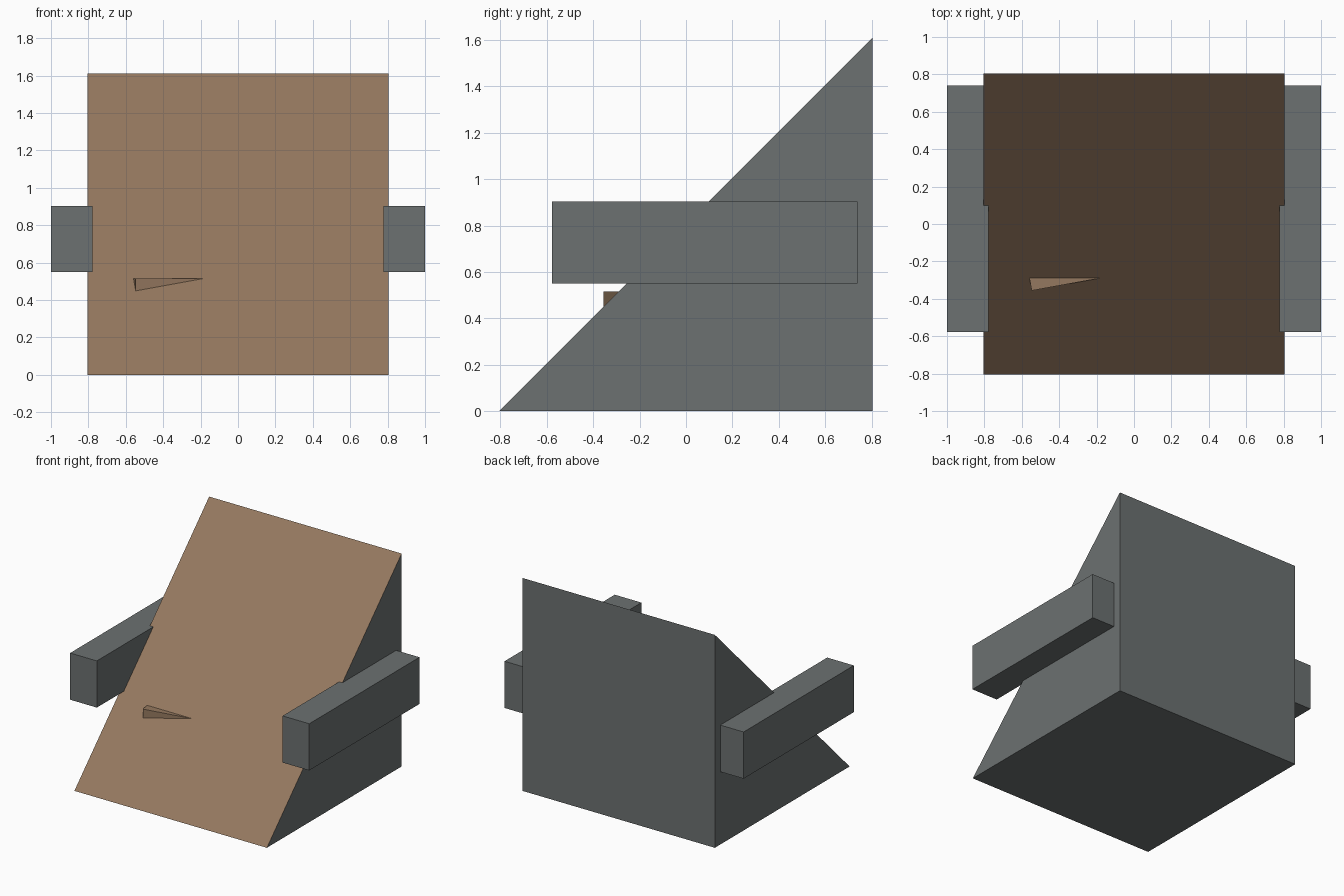
import bpy, bmesh
from math import radians
from mathutils import Matrix

if "Cube" in bpy.data.objects:
    bpy.data.objects.remove(bpy.data.objects["Cube"])


def material(name, rgb):
    m = bpy.data.materials.new(name)
    m.diffuse_color = (*rgb, 1)
    m.use_nodes = True
    m.node_tree.nodes["Principled BSDF"].inputs["Base Color"].default_value = m.diffuse_color
    return m


brown = material("brown", (0.30, 0.19, 0.115))
grey = material("dark_grey", (0.15, 0.165, 0.165))


def add_object(name, bm, mats):
    bmesh.ops.recalc_face_normals(bm, faces=bm.faces)
    mesh = bpy.data.meshes.new(name)
    bm.to_mesh(mesh)
    bm.free()
    for m in mats:
        mesh.materials.append(m)
    ob = bpy.data.objects.new(name, mesh)
    bpy.context.collection.objects.link(ob)
    return ob


def box(name, lo, hi, mat):
    bm = bmesh.new()
    size = [b - a for a, b in zip(lo, hi)]
    mid = [(a + b) / 2 for a, b in zip(lo, hi)]
    bmesh.ops.create_cube(bm, size=1, matrix=Matrix.Translation(mid) @ Matrix.Diagonal((*size, 1)))
    return add_object(name, bm, [mat])


# Wedge body: triangular side profile extruded across x, brown on the slope
H = 0.805
bm = bmesh.new()
profile = bm.faces.new([bm.verts.new((-H, y, z)) for y, z in ((-H, 0), (H, 0), (H, 2 * H))])
ext = bmesh.ops.extrude_face_region(bm, geom=[profile])
bmesh.ops.translate(bm, vec=(2 * H, 0, 0),
                    verts=[v for v in ext["geom"] if isinstance(v, bmesh.types.BMVert)])
bmesh.ops.recalc_face_normals(bm, faces=bm.faces)
bm.normal_update()
for f in bm.faces:
    f.material_index = 1 if f.normal.z > 0.5 else 0
add_object("wedge_body", bm, [grey, brown])

# Side rails, mirrored across x
rail = box("side_rails", (0.777, -0.577, 0.55), (1.0, 0.74, 0.903), grey)
rail.modifiers.new("mirror", "MIRROR")

# Turned block, mostly buried, with one corner poking out of the slope
block = box("slope_block", (0, 0, -0.17), (0.75, 0.5, 0), brown)
block.location = (-0.547, -0.356, 0.516)
block.rotation_euler.z = radians(10.3)
